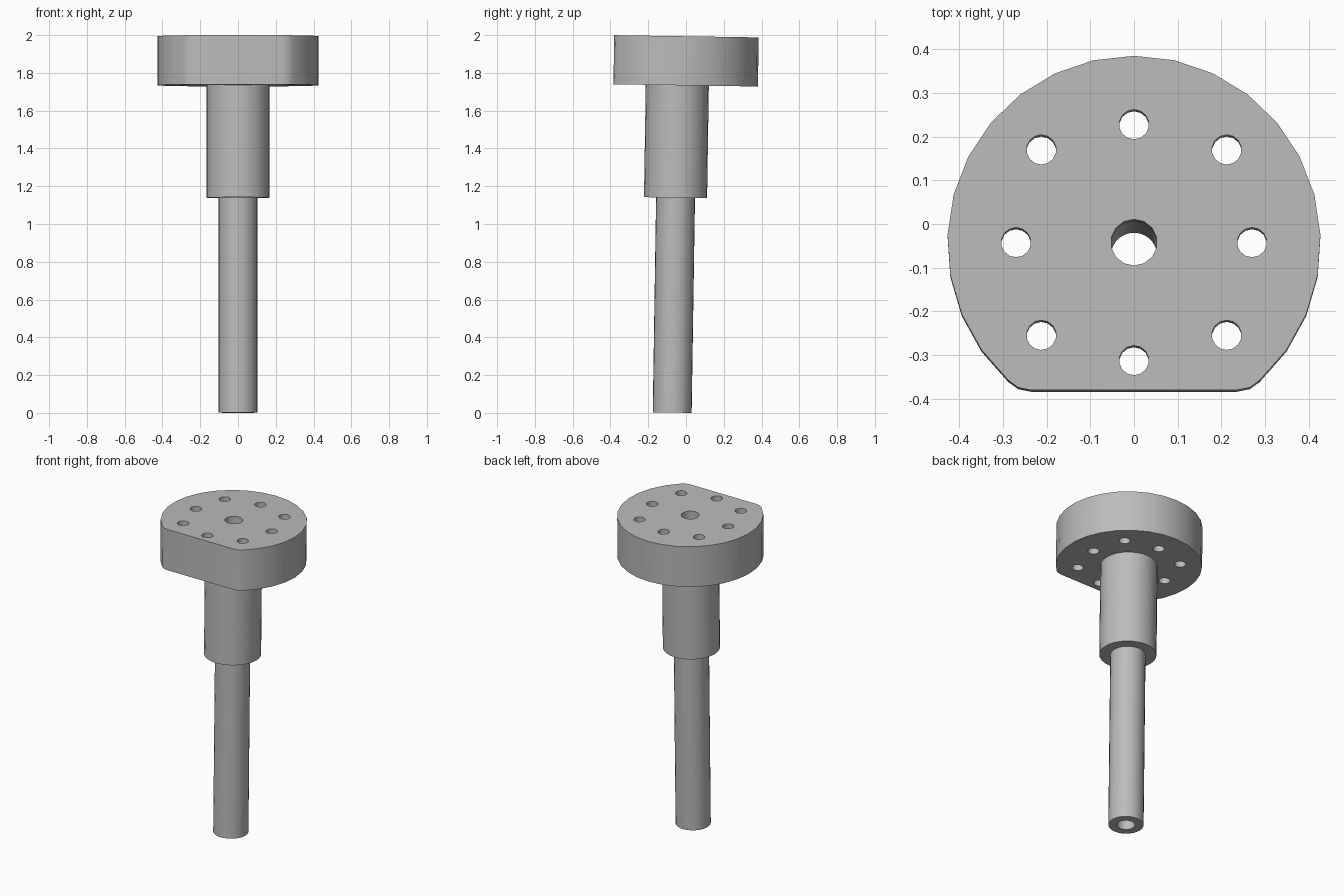
import bpy, bmesh
from math import sin, cos, pi, radians
from mathutils import Matrix, Vector

cube = bpy.data.objects.get("Cube")
if cube:
    bpy.data.objects.remove(cube, do_unlink=True)

grey = bpy.data.materials.new("plain_grey")
grey.use_nodes = True
colour = (0.5, 0.5, 0.5, 1)
grey.diffuse_color = colour
grey.node_tree.nodes["Principled BSDF"].inputs["Base Color"].default_value = colour

# The whole part leans slightly towards the back
lean = Matrix.Translation((0, -0.073, 0.0016)) @ Matrix.Rotation(-0.0155, 4, "X")
BORE, COLLAR, SHAFT, HEAD = 0.053, 0.167, 0.103, 0.427
STEP, BASE, TOP = 1.138, 1.733, 1.993


def finish(name, bm):
    bmesh.ops.recalc_face_normals(bm, faces=bm.faces)
    mesh = bpy.data.meshes.new(name)
    bm.to_mesh(mesh)
    bm.free()
    mesh.materials.append(grey)
    obj = bpy.data.objects.new(name, mesh)
    bpy.context.collection.objects.link(obj)
    obj.matrix_world = lean
    bpy.ops.object.select_all(action="DESELECT")
    obj.select_set(True)
    bpy.context.view_layer.objects.active = obj
    bpy.ops.object.shade_smooth_by_angle(angle=radians(35))


def circle(x, y, r, n):
    return [(x + r * sin(2 * pi * i / n), y + r * cos(2 * pi * i / n)) for i in range(n)]


def extruded_plate(name, loops, z0, z1):
    """Fill an outline with holes and extrude it upwards."""
    bm = bmesh.new()
    edges = []
    for loop in loops:
        vs = [bm.verts.new((x, y, z0)) for x, y in loop]
        edges += [bm.edges.new((a, b)) for a, b in zip(vs, vs[1:] + vs[:1])]
    bmesh.ops.triangle_fill(bm, edges=edges, use_beauty=True, normal=Vector((0, 0, 1)))
    base = bm.faces[:]
    ext = bmesh.ops.extrude_face_region(bm, geom=base, use_keep_orig=True)
    new = [v for v in ext["geom"] if isinstance(v, bmesh.types.BMVert)]
    bmesh.ops.translate(bm, verts=new, vec=(0, 0, z1 - z0))
    finish(name, bm)


def lathe(name, profile, n):
    bm = bmesh.new()
    vs = [bm.verts.new((r, 0, z)) for r, z in profile]
    edges = [bm.edges.new(pair) for pair in zip(vs, vs[1:])]
    bmesh.ops.spin(bm, geom=vs + edges, axis=(0, 0, 1), cent=(0, 0, 0),
                   angle=2 * pi, steps=n, use_merge=True)
    bmesh.ops.remove_doubles(bm, verts=bm.verts, dist=1e-5)
    finish(name, bm)


# Round head with a flat front, softened corners, a bore and eight bolt holes
arc = [radians(-137.7 + 2 * 137.7 * i / 22) for i in range(23)]
outline = [(HEAD * sin(a), HEAD * cos(a)) for a in arc]
corner = [(0.265, -0.332), (0.235, -0.338)]
outline += corner + [(-x, y) for x, y in reversed(corner)]
holes = [circle(0, 0, BORE, 14)]
for k in range(8):
    reach = 0.3 if k % 2 else 0.27
    holes.append(circle(reach * sin(k * pi / 4), reach * cos(k * pi / 4), 0.034, 14))
extruded_plate("flange_head", [outline] + holes, BASE, TOP)

# Hollow stepped stem: collar above, slimmer shaft below
lathe("stepped_stem", [(BORE, BASE), (BORE, 0), (SHAFT, 0), (SHAFT, STEP),
                       (COLLAR, STEP), (COLLAR, BASE)], 28)
